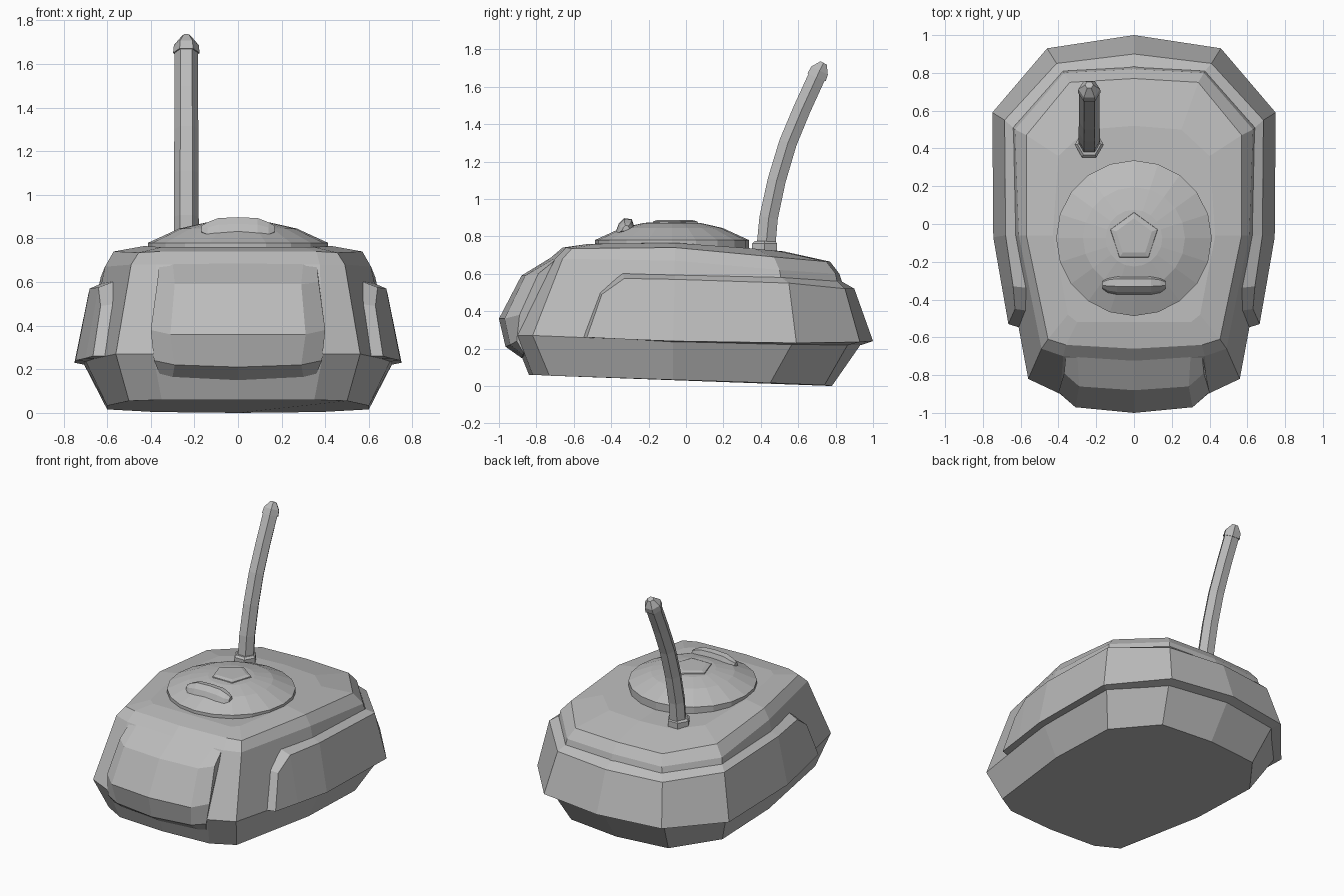
import bpy, bmesh, math
from mathutils import Vector, Matrix

if "Cube" in bpy.data.objects:
    bpy.data.objects.remove(bpy.data.objects["Cube"])

grey = bpy.data.materials.new("armour_grey")
grey.diffuse_color = (0.5, 0.5, 0.5, 1)
grey.use_nodes = True
grey.node_tree.nodes["Principled BSDF"].inputs["Base Color"].default_value = grey.diffuse_color


def skin(name, rows, closed=False, cap_first=False, cap_last=False, mirror=False):
    """Bridge rows of points into a surface, optionally mirrored across x = 0."""
    bm = bmesh.new()
    vs = [[bm.verts.new(p) for p in row] for row in rows]
    n = len(rows[0])
    for a, b in zip(vs, vs[1:]):
        for i in range(n if closed else n - 1):
            j = (i + 1) % n
            bm.faces.new((a[i], a[j], b[j], b[i]))
    if cap_first:
        bm.faces.new(vs[0])
    if cap_last:
        bm.faces.new(vs[-1])
    if mirror:
        bmesh.ops.mirror(bm, geom=bm.verts[:] + bm.edges[:] + bm.faces[:],
                         matrix=Matrix.Identity(4), merge_dist=0.0005, axis='X')
        bmesh.ops.remove_doubles(bm, verts=bm.verts[:], dist=0.0005)
    bmesh.ops.recalc_face_normals(bm, faces=bm.faces[:])
    me = bpy.data.meshes.new(name)
    bm.to_mesh(me)
    bm.free()
    me.materials.append(grey)
    ob = bpy.data.objects.new(name, me)
    bpy.context.collection.objects.link(ob)
    return ob


def ring(c, r, sides, up=(0, 0, 1), start=0.0):
    """Circle of points square to the direction up."""
    c, x = Vector(c), Vector((1, 0, 0))
    n = Vector(up).normalized().cross(x)
    return [c + r * (math.cos(a) * x + math.sin(a) * n)
            for a in (start + math.tau * i / sides for i in range(sides))]


# Turret shell: half outlines from front centre round to back centre
shell = [
    [(0, -.84, .06), (.35, -.82, .06), (.50, -.73, .055), (.60, -.07, .033),
     (.60, .45, .016), (.38, .74, .004), (0, .78, 0)],
    [(0, -.92, .26), (.39, -.90, .27), (.56, -.82, .27), (.70, -.07, .24),
     (.71, .57, .23), (.435, .87, .23), (0, .94, .23)],
    [(0, -.73, .68), (.375, -.70, .68), (.49, -.66, .68), (.61, -.06, .67),
     (.63, .50, .62), (.37, .80, .60), (0, .82, .60)],
    [(0, -.66, .74), (.36, -.64, .74), (.455, -.61, .735), (.57, -.06, .74),
     (.57, .47, .69), (.34, .75, .665), (0, .77, .665)],
    [(0, -.52, .76), (.30, -.52, .76), (.35, -.48, .76), (.43, -.06, .765),
     (.40, .36, .735), (.25, .50, .72), (0, .52, .72)],
]
skin("turret_shell", shell, cap_first=True, cap_last=True, mirror=True)

# Skirt armour wrapping the sides and back: cross-sections from front tip to back centre
skirt = [
    [(.60, -.55, .26), (.665, -.53, .26), (.63, -.45, .49), (.56, -.46, .50)],
    [(.64, -.33, .25), (.70, -.33, .25), (.64, -.33, .575), (.55, -.34, .61)],
    [(.69, -.07, .235), (.745, -.07, .24), (.68, -.06, .57), (.61, -.06, .60)],
    [(.70, .56, .22), (.75, .59, .23), (.685, .55, .55), (.64, .51, .58)],
    [(.43, .87, .22), (.46, .93, .235), (.41, .85, .52), (.375, .81, .56)],
    [(0, .94, .22), (0, 1.0, .24), (0, .90, .52), (0, .83, .56)],
]
skin("skirt_armour", skirt, closed=True, cap_first=True, mirror=True)

# Gun mantlet: (y, z) profiles at the centre, the inner edge and the rim
mantlet = [
    [(0, y, z) for y, z in ((-.6, .70), (-.70, .70), (-.88, .59), (-1.0, .36),
                            (-.965, .21), (-.88, .15), (-.75, .15))],
    [(x, y, z) for x, y, z in ((.30, -.6, .69), (.30, -.69, .69), (.29, -.86, .59),
                               (.31, -.97, .36), (.29, -.94, .22), (.30, -.87, .165),
                               (.30, -.75, .165))],
    [(x, y, z) for x, y, z in ((.36, -.6, .685), (.36, -.685, .685), (.37, -.79, .60),
                               (.40, -.89, .38), (.385, -.905, .24), (.36, -.87, .18),
                               (.36, -.75, .18))],
]
skin("gun_mantlet", mantlet, closed=True, cap_last=True, mirror=True)

# Round roof hatch
skin("roof_hatch", [ring((0, -.075, z), r, 20) for r, z in
                    ((.412, .72), (.412, .78), (.27, .845), (.15, .872), (.05, .878))],
     closed=True, cap_first=True, cap_last=True)

# Five-sided plate in the middle of the hatch
skin("hatch_plate", [ring((0, -.07, z), r, 5, start=math.pi / 2) for r, z in
                     ((.135, .86), (.13, .88), (.10, .888))],
     closed=True, cap_first=True, cap_last=True)

# Periscope hood at the front of the hatch
hood = [[(x, -.32 + s * y, zc + s * z) for y, z in
         ((.05, -.02), (.03, .04), (-.01, .045), (-.04, .015), (-.055, -.025), (.02, -.04))]
        for x, s, zc in ((0, 1, .852), (.09, 1, .848), (.14, .8, .838), (.168, .4, .84))]
skin("periscope_hood", hood, closed=True, cap_last=True, mirror=True)

# Snorkel: hexagonal collar and a backward-bent tube with a rounded cap
SX = -.237
skin("snorkel_collar", [ring((SX, .42, z), r, 6) for r, z in
                        ((.077, .70), (.077, .762), (.062, .775))],
     closed=True, cap_first=True, cap_last=True)


def along(points, sides=6):
    """Rings along a bent path of (y, z, radius)."""
    rows = []
    for i, (y, z, r) in enumerate(points):
        a, b = points[max(i - 1, 0)], points[min(i + 1, len(points) - 1)]
        rows.append(ring((SX, y, z), r, sides, up=(0, b[0] - a[0], b[1] - a[1])))
    return rows


skin("snorkel_tube", along([(.425, .72, .058), (.442, .90, .057), (.485, 1.1, .056),
                            (.545, 1.3, .055), (.62, 1.48, .054), (.70, 1.655, .054)]),
     closed=True, cap_first=True, cap_last=True)
skin("snorkel_cap", along([(.698, 1.65, .061), (.714, 1.686, .057), (.736, 1.727, .022)]),
     closed=True, cap_first=True, cap_last=True)
